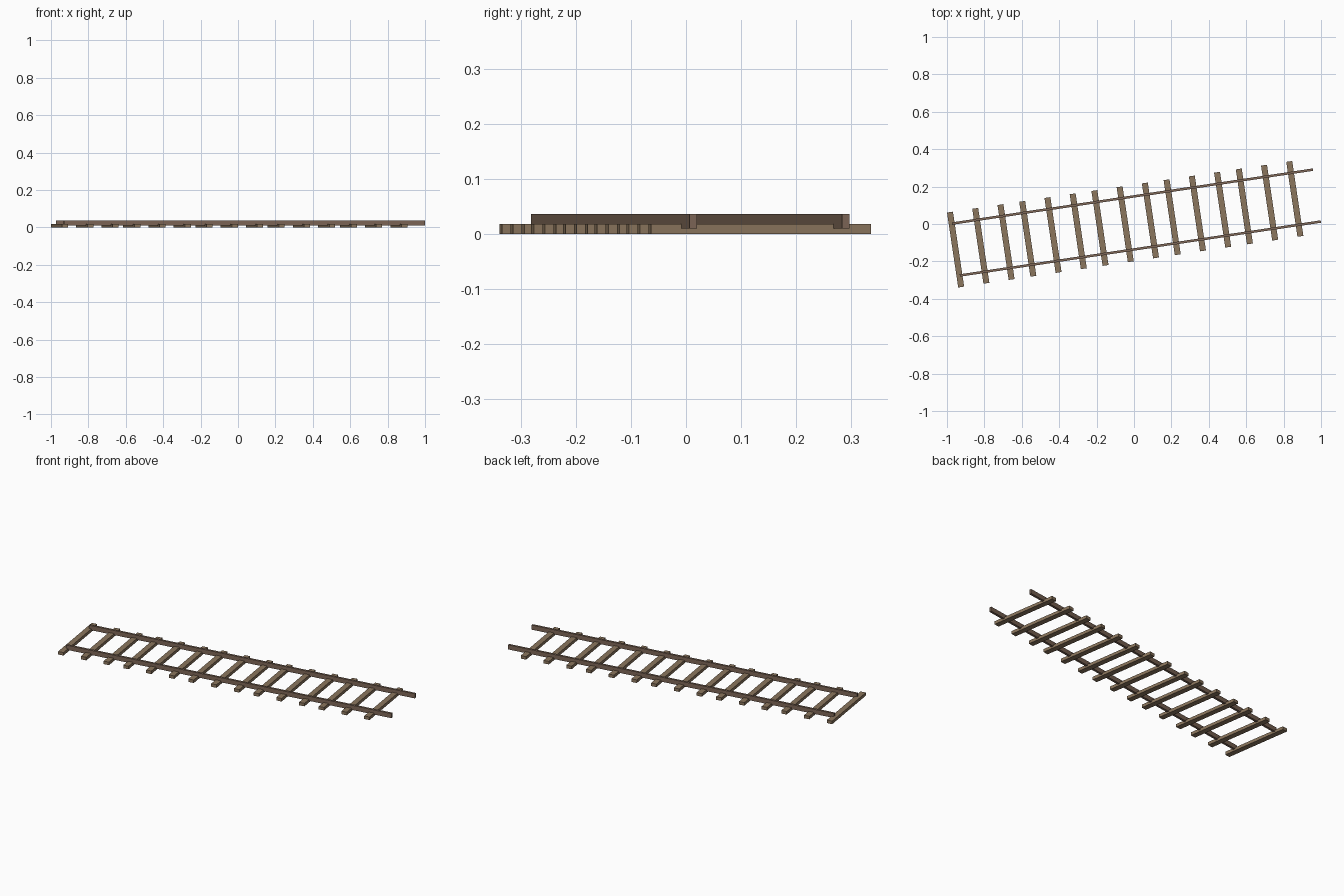
import bpy, math
from mathutils import Matrix, Vector

if "Cube" in bpy.data.objects:
    bpy.data.objects.remove(bpy.data.objects["Cube"])

ANGLE = math.radians(8.5)
START = Vector((-0.952, -0.1365, 0))   # centre of the track's left end
SECTION = 0.3903                       # length of one track section
TO_TRACK = Matrix.Translation(START) @ Matrix.Rotation(ANGLE, 4, 'Z')


def material(name, color):
    m = bpy.data.materials.new(name)
    m.diffuse_color = (*color, 1)
    m.use_nodes = True
    m.node_tree.nodes["Principled BSDF"].inputs["Base Color"].default_value = m.diffuse_color
    return m


tie_wood = material("tie_wood", (0.26, 0.18, 0.11))
rusty_rail = material("rusty_rail", (0.21, 0.135, 0.095))


def box(name, lo, hi, mat):
    """Box given by two corners in track space (x along, y across)."""
    lo, hi = Vector(lo), Vector(hi)
    bpy.ops.mesh.primitive_cube_add(size=1)
    o = bpy.context.object
    o.name = name
    o.data.transform(TO_TRACK @ Matrix.Translation((lo + hi) / 2)
                     @ Matrix.Diagonal((*(hi - lo), 1)))
    o.data.materials.append(mat)
    return o


# five equal sections, each with three ties and a pair of rails
for s in range(5):
    x0 = s * SECTION
    for t in range(3):
        x = x0 - 0.002 + t * 0.1364
        box(f"tie_{s * 3 + t + 1}", (x - 0.016, -0.2025, 0),
            (x + 0.016, 0.2025, 0.018), tie_wood)
    for side, y in (("near", -0.1403), ("far", 0.1403)):
        box(f"{side}_rail_{s + 1}", (x0, y - 0.0066, 0.0095),
            (x0 + SECTION, y + 0.0066, 0.0365), rusty_rail)
